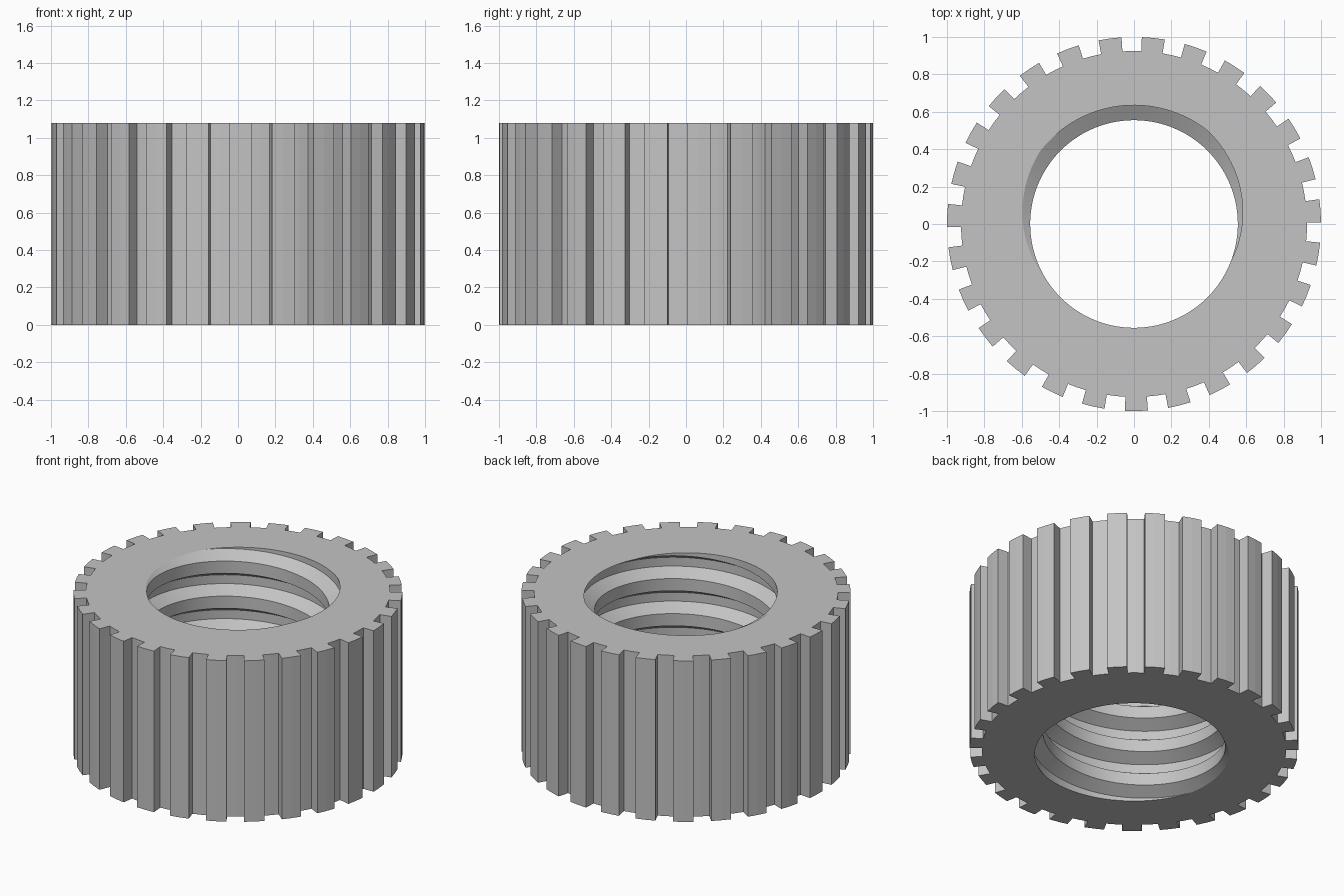
import bpy, bmesh
from math import sin, cos, radians

cube = bpy.data.objects.get("Cube")
if cube:
    bpy.data.objects.remove(cube, do_unlink=True)

HEIGHT = 1.08
TEETH = 27
STEP = 360 / TEETH
FIRST_TOOTH = 4.05
HALF_TOOTH = 3.55
TIP, ROOT = 1.0, 0.925
BORE, THREAD_DEPTH, PITCH = 0.555, 0.08, 0.235
THREAD_START = 97
GROOVE, FLANK = 0.126, 0.326      # half widths of the thread groove, in pitches

# One tooth and the gap after it: angle offset and radius
TOOTH = [(-HALF_TOOTH, ROOT), (-HALF_TOOTH, TIP), (0, TIP),
         (HALF_TOOTH, TIP), (HALF_TOOTH, ROOT), (STEP / 2, ROOT)]


def polar(radius, angle, z):
    a = radians(angle)
    return radius * cos(a), radius * sin(a), z


def thread_radius(z, angle):
    u = ((z - HEIGHT) / PITCH - (angle - THREAD_START) / 360) % 1
    d = min(u, 1 - u)
    return BORE + THREAD_DEPTH * max(0, min(1, (FLANK - d) / (FLANK - GROOVE)))


def thread_column(angle):
    """Points of the internal thread up one line of the bore, cut at both ends."""
    turn = (angle - THREAD_START) / 360
    points = []
    for k in range(-7, 3):
        for b in (-FLANK, -GROOVE, GROOVE, FLANK):
            z = max(0, min(HEIGHT, HEIGHT + PITCH * (k + b + turn)))
            points.append(polar(thread_radius(z, angle), angle, z))
    return points


# Closed cross-sections swept round the axis: toothed outside, threaded inside
bm = bmesh.new()
n = len(TOOTH)
columns = []
for c in range(TEETH * n + 1):
    tooth, j = divmod(c, n)
    offset, radius = TOOTH[j]
    outer = FIRST_TOOTH + tooth * STEP + offset
    inner = FIRST_TOOTH - HALF_TOOTH + c * STEP / n
    section = [polar(radius, outer, HEIGHT), polar(radius, outer, 0)]
    columns.append([bm.verts.new(p) for p in section + thread_column(inner)])

for a, b in zip(columns, columns[1:]):
    for i in range(len(a)):
        k = (i + 1) % len(a)
        bm.faces.new((a[i], a[k], b[k], b[i]))

bmesh.ops.remove_doubles(bm, verts=bm.verts, dist=0.0002)
bmesh.ops.recalc_face_normals(bm, faces=bm.faces)
mesh = bpy.data.meshes.new("knurled_nut")
bm.to_mesh(mesh)
bm.free()

nut = bpy.data.objects.new("knurled_nut", mesh)
bpy.context.collection.objects.link(nut)

# Plain grey metal
grey = bpy.data.materials.new("mid_grey")
grey.use_nodes = True
colour = (0.55, 0.55, 0.55, 1)
grey.diffuse_color = colour
grey.node_tree.nodes["Principled BSDF"].inputs["Base Color"].default_value = colour
mesh.materials.append(grey)

# Smooth thread, flat teeth and end faces
bpy.ops.object.select_all(action='DESELECT')
nut.select_set(True)
bpy.context.view_layer.objects.active = nut
bpy.ops.object.shade_smooth_by_angle(angle=radians(25))
for face in mesh.polygons:
    if face.center.xy.length > 0.7 or abs(face.normal.z) > 0.99:
        face.use_smooth = False
